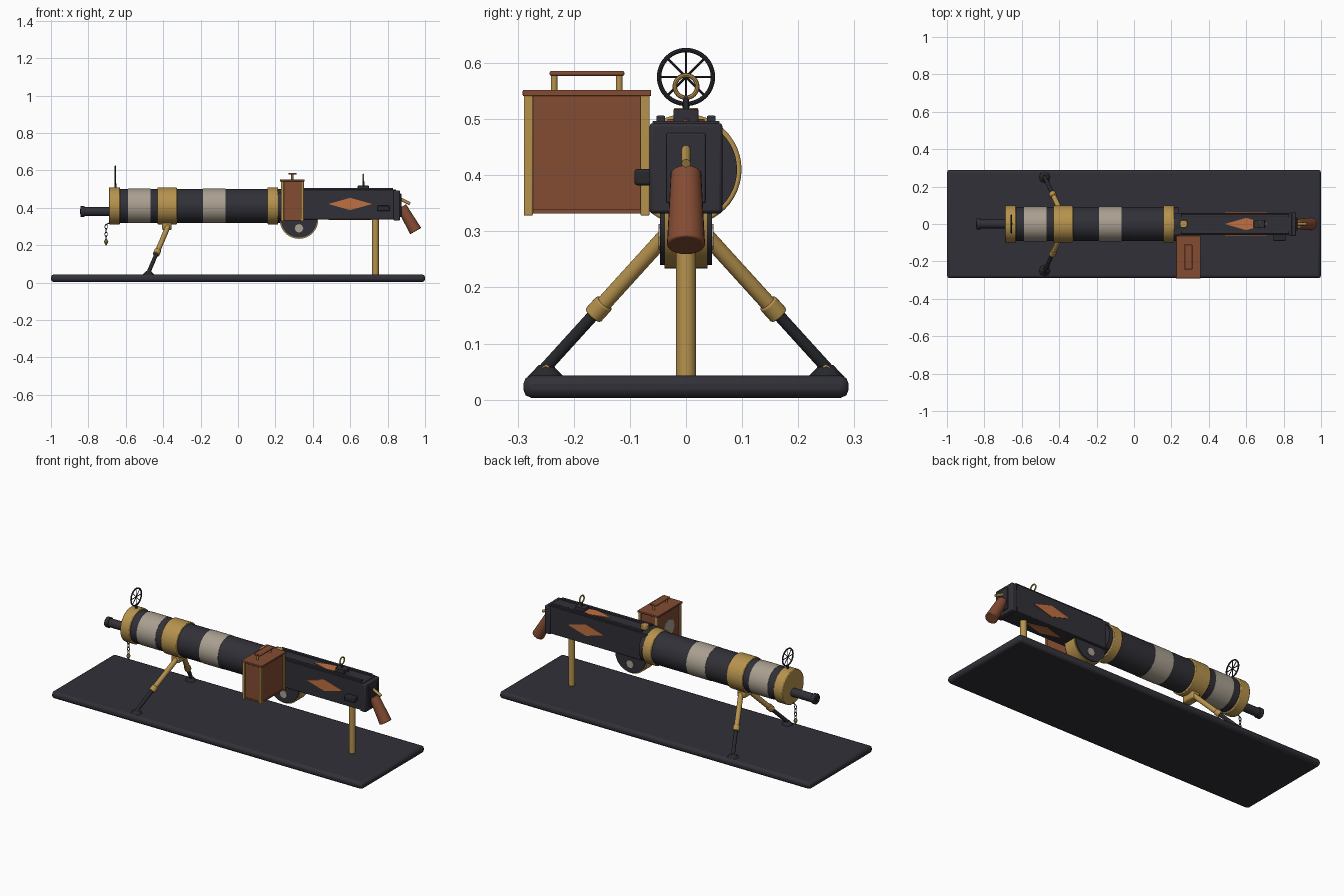
import bpy, math
from mathutils import Vector

if "Cube" in bpy.data.objects:
    bpy.data.objects.remove(bpy.data.objects["Cube"])


def mat(name, c):
    m = bpy.data.materials.new(name)
    m.diffuse_color = (*c, 1)
    m.use_nodes = True
    m.node_tree.nodes["Principled BSDF"].inputs["Base Color"].default_value = m.diffuse_color
    return m


DARK = mat("dark gunmetal", (0.030, 0.030, 0.039))
BLACK = mat("black steel", (0.021, 0.022, 0.027))
BRASS = mat("brass", (0.47, 0.29, 0.075))
LEATHER = mat("brown leather", (0.23, 0.072, 0.033))
COPPER = mat("copper", (0.52, 0.16, 0.055))
GREY = mat("warm grey", (0.40, 0.35, 0.28))


def finish(name, m, bevel=0):
    o = bpy.context.object
    o.name = name
    o.data.materials.clear()
    o.data.materials.append(m)
    if bevel:
        b = o.modifiers.new("bevel", 'BEVEL')
        b.width, b.segments = bevel, 2
    bpy.ops.object.shade_smooth_by_angle(angle=math.radians(35))
    return o


def box(name, lo, hi, m, bevel=0.0):
    lo, hi = Vector(lo), Vector(hi)
    bpy.ops.mesh.primitive_cube_add(size=1, location=(lo + hi) / 2)
    bpy.context.object.scale = hi - lo
    bpy.ops.object.transform_apply(location=False, rotation=False, scale=True)
    return finish(name, m, bevel)


def rod(name, a, b, r1, m, r2=None, sides=24, bevel=0):
    a, b = Vector(a), Vector(b)
    d = b - a
    bpy.ops.mesh.primitive_cone_add(vertices=sides, radius1=r1, radius2=r1 if r2 is None else r2,
                                    depth=d.length, location=(a + b) / 2,
                                    rotation=d.to_track_quat('Z', 'Y').to_euler())
    return finish(name, m, bevel)


def ring(name, c, R, r, m, rot=(0, math.pi / 2, 0), scale=(1, 1, 1)):
    bpy.ops.mesh.primitive_torus_add(major_radius=R, minor_radius=r, major_segments=32,
                                     minor_segments=8, location=c, rotation=rot)
    bpy.context.object.scale = scale
    return finish(name, m)


def plate(name, c, u, v, n, m):
    # thin diamond plate with half axes u, v and thickness direction n
    c, u, v, n = map(Vector, (c, u, v, n))
    pts = [c + s * n + d for s in (-1, 1) for d in (u, v, -u, -v)]
    faces = [(3, 2, 1, 0), (4, 5, 6, 7)] + [(i, (i + 1) % 4, 4 + (i + 1) % 4, 4 + i) for i in range(4)]
    if u.cross(v).dot(n) < 0:
        faces = [f[::-1] for f in faces]
    me = bpy.data.meshes.new(name)
    me.from_pydata(pts, [], faces)
    me.materials.append(m)
    bpy.context.collection.objects.link(bpy.data.objects.new(name, me))


# Display base
box("base", (-1, -0.29, 0.003), (1, 0.29, 0.043), DARK, 0.015)

# Barrel jacket with brass and grey bands
Z = 0.41
for name, x0, x1, r, m, bv in [
        ("jacket", -0.68, 0.24, 0.091, DARK, 0),
        ("front_cap", -0.69, -0.63, 0.099, BRASS, 0.004),
        ("bipod_band", -0.43, -0.327, 0.099, BRASS, 0.004),
        ("rear_band", 0.158, 0.215, 0.099, BRASS, 0.004),
        ("grey_band_front", -0.588, -0.468, 0.0925, GREY, 0),
        ("grey_band_middle", -0.187, -0.066, 0.0925, GREY, 0)]:
    rod(name, (x0, 0, Z), (x1, 0, Z), r, m, sides=48, bevel=bv)

# Barrel and muzzle
rod("barrel", (-0.835, 0, 0.38), (-0.68, 0, 0.38), 0.024, DARK)
rod("muzzle_ring", (-0.843, 0, 0.38), (-0.82, 0, 0.38), 0.029, DARK, bevel=0.003)
rod("muzzle_bore", (-0.845, 0, 0.38), (-0.842, 0, 0.38), 0.014, BLACK)

# Receiver
box("receiver", (0.21, -0.06, 0.337), (0.845, 0.06, 0.497), DARK, 0.003)
box("end_plate", (0.83, -0.065, 0.332), (0.866, 0.065, 0.493), DARK, 0.006)
box("back_plate", (0.86, -0.035, 0.35), (0.873, 0.035, 0.475), DARK, 0.003)
for s in (-1, 1):
    box("top_rail", (0.25, s * 0.045 - 0.008, 0.49), (0.83, s * 0.045 + 0.008, 0.506), DARK, 0.002)
    plate("side_diamond", (0.60, s * 0.061, 0.42), (0.117, 0, 0), (0, 0, 0.033), (0, s * 0.002, 0), COPPER)
    plate("flat_diamond", (0.60, 0, 0.417 + s * 0.081), (0.115, 0, 0), (0, 0.033, 0), (0, 0, s * 0.002), COPPER)
box("bolt_handle", (0.745, -0.092, 0.382), (0.81, -0.055, 0.411), BLACK, 0.005)
rod("filler_cap", (0.265, 0, 0.49), (0.265, 0, 0.52), 0.022, BRASS, sides=12, bevel=0.003)

# Feed drum below the receiver
rod("drum_rim", (0.326, -0.038, 0.337), (0.326, 0.038, 0.337), 0.103, BRASS, sides=48)
rod("drum", (0.326, -0.046, 0.337), (0.326, 0.046, 0.337), 0.097, DARK, sides=48)
for s in (-1, 1):
    rod("drum_emblem", (0.326, s * 0.045, 0.29), (0.326, s * 0.049, 0.29), 0.023, GREY, sides=8)

# Ammunition case
box("case", (0.235, -0.28, 0.335), (0.346, -0.07, 0.545), LEATHER)
box("case_lid", (0.225, -0.291, 0.541), (0.356, -0.062, 0.552), LEATHER, 0.002)
box("case_floor", (0.232, -0.283, 0.332), (0.349, -0.067, 0.34), LEATHER)
for x in (0.237, 0.344):
    for y in (-0.281, -0.073):
        box("case_corner", (x - 0.008, y - 0.008, 0.328), (x + 0.008, y + 0.008, 0.542), BRASS, 0.002)
for y in (-0.235, -0.119):
    rod("handle_post", (0.29, y, 0.548), (0.29, y, 0.58), 0.006, BRASS, sides=12)
box("case_handle", (0.27, -0.243, 0.577), (0.312, -0.11, 0.586), LEATHER, 0.003)
rod("case_emblem", (0.236, -0.177, 0.44), (0.232, -0.177, 0.44), 0.05, GREY, sides=8)

# Grip and trigger
rod("grip", (0.875, 0, 0.405), (0.95, 0, 0.275), 0.027, LEATHER, r2=0.034, sides=24, bevel=0.003)
rod("trigger", (0.86, 0, 0.451), (0.92, 0, 0.421), 0.008, BRASS, sides=16)

# Front wheel sight
wheel = Vector((-0.655, 0, 0.575))
ring("wheel_rim", wheel, 0.048, 0.004, BLACK)
for i in range(4):
    a = i * math.pi / 4
    d = Vector((0, math.cos(a), math.sin(a))) * 0.047
    rod("wheel_spoke", wheel - d, wheel + d, 0.0022, BLACK, sides=8)
rod("wheel_post", (-0.655, 0, 0.49), (-0.655, 0, 0.53), 0.006, BLACK, sides=12)

# Rear ring sight
box("rear_sight_base", (0.64, -0.022, 0.492), (0.70, 0.022, 0.518), DARK, 0.003)
rod("rear_sight_post", (0.67, 0, 0.515), (0.67, 0, 0.54), 0.005, BLACK, sides=12)
ring("rear_sight_ring", (0.67, 0, 0.558), 0.02, 0.004, BRASS)

# Rear stand
rod("rear_stand", (0.735, 0, 0.035), (0.735, 0, 0.34), 0.018, BRASS)

# Bipod
box("bipod_bracket", (-0.405, -0.04, 0.28), (-0.355, 0.04, 0.335), BRASS, 0.008)
for s in (-1, 1):
    top, foot = Vector((-0.372, s * 0.025, 0.305)), Vector((-0.478, s * 0.252, 0.055))
    rod("leg_upper", top, top.lerp(foot, 0.57), 0.014, BRASS)
    rod("leg_collar", top.lerp(foot, 0.53), top.lerp(foot, 0.62), 0.018, BRASS, bevel=0.003)
    rod("leg_lower", top.lerp(foot, 0.58), foot, 0.0105, BLACK)
    rod("foot_pad", (foot.x, s * 0.25, 0.04), (foot.x, s * 0.25, 0.062), 0.033, BLACK, r2=0.012, sides=8)
    rod("foot_pin", (foot.x - 0.015, s * 0.25, 0.055), (foot.x + 0.015, s * 0.25, 0.055), 0.007, BRASS, sides=10)

# Hanging chain with a brass drop
for i in range(4):
    ring("chain_link", (-0.705, 0, 0.298 - i * 0.02), 0.0085, 0.0022, BLACK,
         rot=(math.pi / 2, 0, (i % 2) * math.pi / 2), scale=(0.8, 1.35, 1))
rod("chain_peg", (-0.707, 0, 0.309), (-0.68, 0, 0.322), 0.003, BLACK, sides=8)
rod("drop_upper", (-0.705, 0, 0.232), (-0.705, 0, 0.218), 0.005, BRASS, r2=0.012, sides=8)
rod("drop_lower", (-0.705, 0, 0.218), (-0.705, 0, 0.197), 0.012, BRASS, r2=0.002, sides=8)
